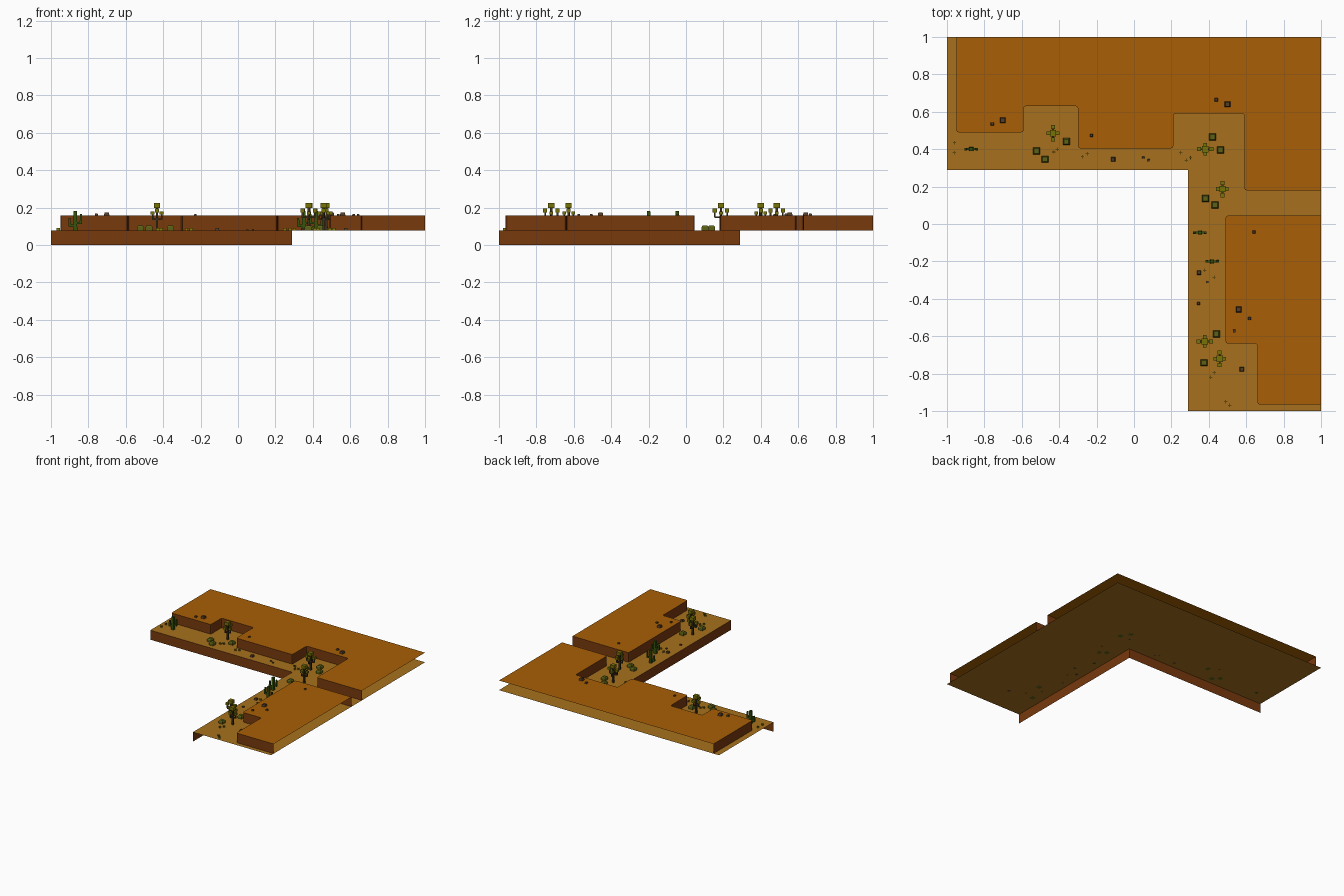
import bpy, bmesh
from math import pi
from mathutils import Matrix, Vector

old = bpy.data.objects.get("Cube")
if old:
    bpy.data.objects.remove(old)

GROUND, MESA = 0.078, 0.157


def material(name, *rgb):
    col = [(c / 255) ** 2.2 for c in rgb] + [1]
    m = bpy.data.materials.new(name)
    m.diffuse_color = col
    m.use_nodes = True
    m.node_tree.nodes["Principled BSDF"].inputs["Base Color"].default_value = col
    return m


sand = material("pale sand", 166, 113, 35)
clay = material("orange clay", 167, 95, 14)
cliff = material("brown cliff", 120, 60, 21)
bark = material("dark bark", 66, 54, 36)
leaf = material("olive leaf", 118, 112, 16)
cactus_green = material("cactus green", 56, 82, 20)
bush_green = material("bush green", 92, 98, 28)
stone = material("dark stone", 86, 64, 44)
straw = material("yellow grass", 134, 124, 18)


def finish(name, bm, mats, loc=(0, 0, 0), turn=0):
    me = bpy.data.meshes.new(name)
    bm.to_mesh(me)
    bm.free()
    for m in mats:
        me.materials.append(m)
    ob = bpy.data.objects.new(name, me)
    ob.location = loc
    ob.rotation_euler.z = turn
    bpy.context.collection.objects.link(ob)
    return ob


def box(bm, centre, size, mat=0, taper=1):
    """Box whose upper face is scaled by taper."""
    verts = bmesh.ops.create_cube(bm, size=1)["verts"]
    for v in verts:
        k = taper if v.co.z > 0 else 1
        v.co = Vector((v.co.x * size[0] * k, v.co.y * size[1] * k, v.co.z * size[2])) + Vector(centre)
    for f in {f for v in verts for f in v.link_faces}:
        f.material_index = mat


def terrace(name, outline, top, drop, mats, is_open, rounding=0):
    """Flat top with cliffs hanging from every edge that is not open."""
    bm = bmesh.new()
    face = bm.faces.new([bm.verts.new((x, y, top)) for x, y in outline])
    if rounding:
        corners = [v for v in bm.verts if not is_open(v.co)]
        bmesh.ops.bevel(bm, geom=corners, offset=rounding, segments=2,
                        profile=0.5, affect='VERTICES')
    bm.normal_update()
    for f in bm.faces:
        if f.normal.z < 0:
            f.normal_flip()
    edges = [e for e in bm.edges if not is_open((e.verts[0].co + e.verts[1].co) / 2)]
    new = bmesh.ops.extrude_edge_only(bm, edges=edges)["geom"]
    for g in new:
        if isinstance(g, bmesh.types.BMVert):
            g.co.z -= drop
    bm.normal_update()
    for f in bm.faces:
        f.material_index = 0 if abs(f.normal.z) > 0.5 else 1
    return finish(name, bm, mats)


# Ground with cliffs along the inner sides of the L
terrace("ground", [(-1, 0.29), (0.29, 0.29), (0.29, -1), (1, -1), (1, 1), (-1, 1)],
        GROUND, GROUND, (sand, cliff), lambda p: max(abs(p.x), abs(p.y)) > 0.99)

# Raised plateaus, open along the outer border
outer = lambda p: max(p.x, p.y) > 0.99
terrace("north_plateau",
        [(-.95, 1), (-.95, .49), (-.59, .49), (-.59, .63), (-.3, .63), (-.3, .405),
         (.21, .405), (.21, .59), (.59, .59), (.59, .18), (1, .18), (1, 1)],
        MESA, MESA - GROUND, (clay, cliff), outer, 0.012)
terrace("east_plateau",
        [(1, .045), (.49, .045), (.49, -.64), (.66, -.64), (.66, -.965), (1, -.965)],
        MESA, MESA - GROUND, (clay, cliff), outer, 0.012)


# Branching trees
def tree(x, y, turn):
    bm = bmesh.new()
    box(bm, (0, 0, .06), (.013, .013, .12))
    box(bm, (0, 0, .134), (.034, .034, .026), 1)
    for s in (-1, 1):
        # long arms
        box(bm, (s * .016, 0, .07), (.034, .009, .009))
        box(bm, (s * .033, 0, .087), (.009, .009, .034))
        box(bm, (s * .033, 0, .107), (.022, .022, .02), 1)
        # short arms
        box(bm, (0, s * .012, .06), (.008, .026, .008))
        box(bm, (0, s * .024, .075), (.008, .008, .034))
        box(bm, (0, s * .024, .094), (.019, .019, .017), 1)
    finish("tree", bm, (bark, leaf), (x, y, GROUND), turn)


for x, y, turned in ((-.433, .485, 1), (.38, .4, 0), (.473, .187, 1),
                     (.378, -.628, 0), (.458, -.72, 1)):
    tree(x, y, turned * pi / 2)


# Columnar cacti with two raised arms
for x, y, side in ((-.87, .4, 1), (.352, -.046, 1), (.418, -.2, -1)):
    bm = bmesh.new()
    box(bm, (0, 0, .052), (.022, .022, .104), 0, .8)
    box(bm, (side * .018, 0, .04), (.032, .011, .011))
    box(bm, (side * .03, 0, .062), (.013, .013, .054), 0, .8)
    box(bm, (-side * .018, 0, .025), (.032, .011, .011))
    box(bm, (-side * .03, 0, .043), (.013, .013, .046), 0, .8)
    finish("cactus", bm, (cactus_green,), (x, y, GROUND))

# Bushes
for x, y in ((-.522, .39), (-.475, .346), (-.362, .44), (.42, .466), (.463, .395),
             (.382, .137), (.433, .102), (.44, -.588), (.375, -.742)):
    bm = bmesh.new()
    box(bm, (0, 0, .009), (.037, .037, .018))
    box(bm, (0, 0, .022), (.037, .037, .008), 0, .7)
    finish("bush", bm, (bush_green,), (x, y, GROUND))


# Rocks on the plateaus and on the ground
def rocks(level, spots):
    for x, y, size in spots:
        bm = bmesh.new()
        box(bm, (0, 0, size * .3), (size, size, size * .6), 0, .75)
        finish("rock", bm, (stone,), (x, y, level))


rocks(MESA, ((-.702, .555, .03), (-.757, .535, .018), (-.228, .473, .015),
             (.44, .665, .018), (.5, .64, .03), (.642, -.043, .015),
             (.56, -.457, .03), (.618, -.506, .016), (.536, -.573, .016)))
rocks(GROUND, ((-.112, .345, .024), (.05, .355, .012), (.08, .34, .013),
               (.347, -.26, .023), (.395, -.31, .013), (.345, -.425, .015),
               (.577, -.777, .024)))

# Grass tufts made of two crossed blades
for x, y in ((-.96, .435), (-.962, .38), (-.43, .385), (-.41, .4), (-.275, .36),
             (-.25, .375), (.25, .38), (.28, .34), (.302, .355), (.378, -.248),
             (.428, -.285), (.41, -.82), (.43, -.795), (.49, -.95), (.512, -.97)):
    bm = bmesh.new()
    box(bm, (0, 0, .006), (.018, .003, .012))
    box(bm, (0, 0, .006), (.003, .018, .012))
    finish("grass_tuft", bm, (straw,), (x, y, GROUND))
